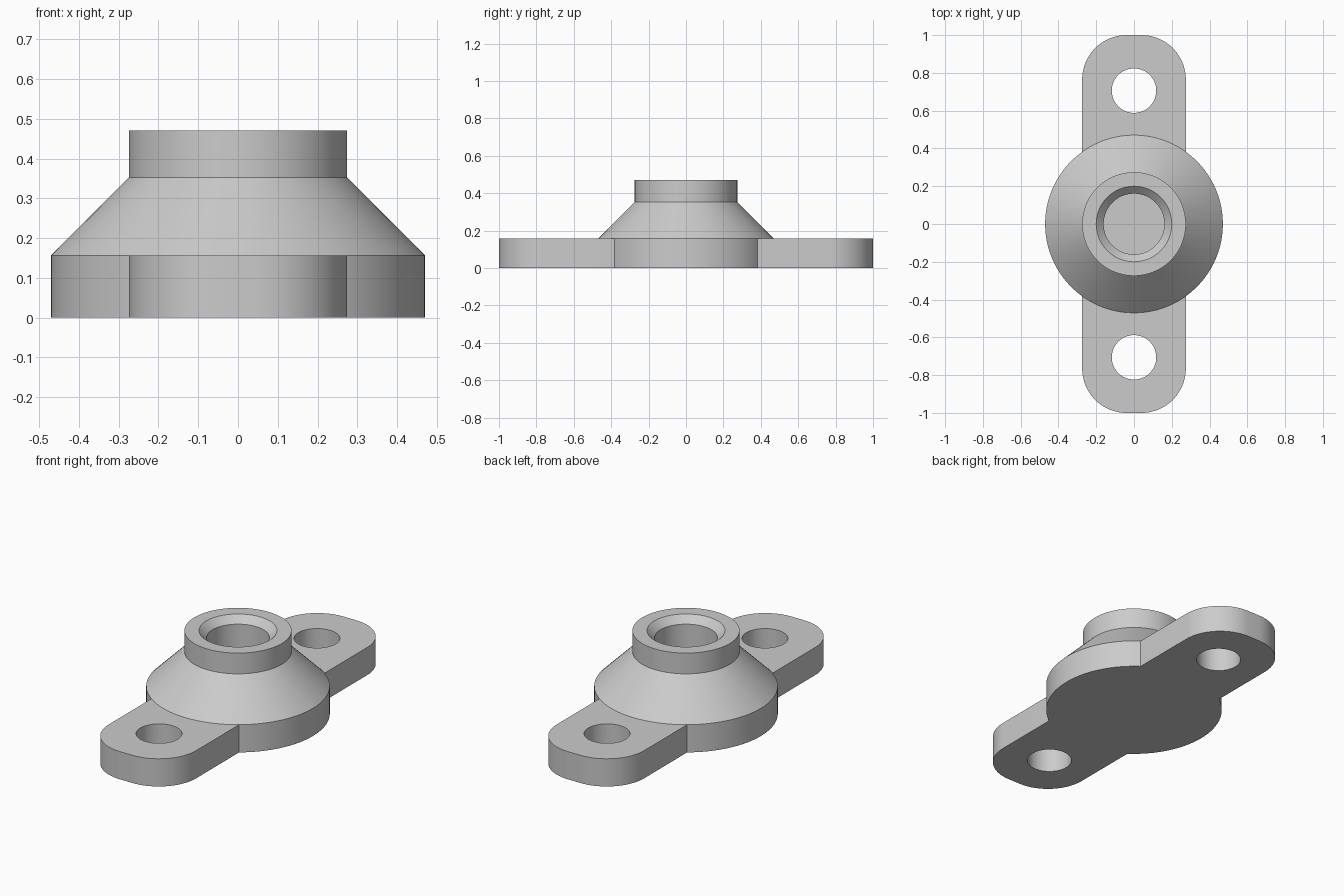
import bpy, bmesh, math

if "Cube" in bpy.data.objects:
    bpy.data.objects.remove(bpy.data.objects["Cube"], do_unlink=True)

U = 2 / 51            # one design unit
SEGS = 96

steel = bpy.data.materials.new("plain grey")
steel.use_nodes = True
colour = (0.6, 0.6, 0.6, 1)
steel.diffuse_color = colour
steel.node_tree.nodes["Principled BSDF"].inputs["Base Color"].default_value = colour


def finish(name, bm):
    bmesh.ops.recalc_face_normals(bm, faces=bm.faces[:])
    mesh = bpy.data.meshes.new(name)
    bm.to_mesh(mesh)
    bm.free()
    mesh.materials.append(steel)
    obj = bpy.data.objects.new(name, mesh)
    bpy.context.collection.objects.link(obj)
    return obj


def turned(name, profile, centre_y=0, segs=SEGS):
    """Solid of revolution from (radius, height) pairs, capped at both ends."""
    bm = bmesh.new()
    rings = []
    for r, z in profile:
        angles = [2 * math.pi * i / segs for i in range(segs)]
        rings.append([bm.verts.new((r * U * math.cos(a), (centre_y + r * math.sin(a)) * U, z * U))
                      for a in angles])
    for low, high in zip(rings, rings[1:]):
        for i in range(segs):
            j = (i + 1) % segs
            bm.faces.new((low[i], low[j], high[j], high[i]))
    bm.faces.new(rings[0])
    bm.faces.new(rings[-1])
    return finish(name, bm)


def rounded_bar(name, half_x, half_y, radius, height, steps=20):
    """Flat bar with rounded corners."""
    bm = bmesh.new()
    verts = []
    for quarter, (sx, sy) in enumerate(((1, 1), (-1, 1), (-1, -1), (1, -1))):
        for i in range(steps + 1):
            a = (quarter + i / steps) * math.pi / 2
            verts.append(bm.verts.new(((sx * (half_x - radius) + radius * math.cos(a)) * U,
                                       (sy * (half_y - radius) + radius * math.sin(a)) * U, 0)))
    base = bm.faces.new(verts)
    top = bmesh.ops.extrude_face_region(bm, geom=[base], use_keep_orig=True)["geom"]
    bmesh.ops.translate(bm, vec=(0, 0, height * U),
                        verts=[v for v in top if isinstance(v, bmesh.types.BMVert)])
    return finish(name, bm)


def combine(target, tool, operation):
    mod = target.modifiers.new(operation.lower(), "BOOLEAN")
    mod.operation = operation
    mod.solver = "EXACT"
    mod.object = tool
    bpy.context.view_layer.objects.active = target
    bpy.ops.object.modifier_apply(modifier=mod.name)
    bpy.data.objects.remove(tool, do_unlink=True)


# Round base, conical shoulder and collar
body = turned("flanged_boss", [(12, 0), (12, 4), (7, 9), (7, 12)])

# Mounting lugs, one bar through the base
combine(body, rounded_bar("mounting_lugs", 7, 25.5, 6, 4), "UNION")

# Blind bore with a chamfered mouth
combine(body, turned("bore_cutter", [(4.1, 2.5), (4.1, 11), (5.1, 12), (6.1, 13)]), "DIFFERENCE")

# Bolt holes
for side in (-1, 1):
    combine(body, turned("bolt_hole_cutter", [(3, -1), (3, 5)], side * 18, 64), "DIFFERENCE")

bpy.ops.object.select_all(action="DESELECT")
body.select_set(True)
bpy.context.view_layer.objects.active = body
bpy.ops.object.shade_smooth_by_angle(angle=math.radians(25))
